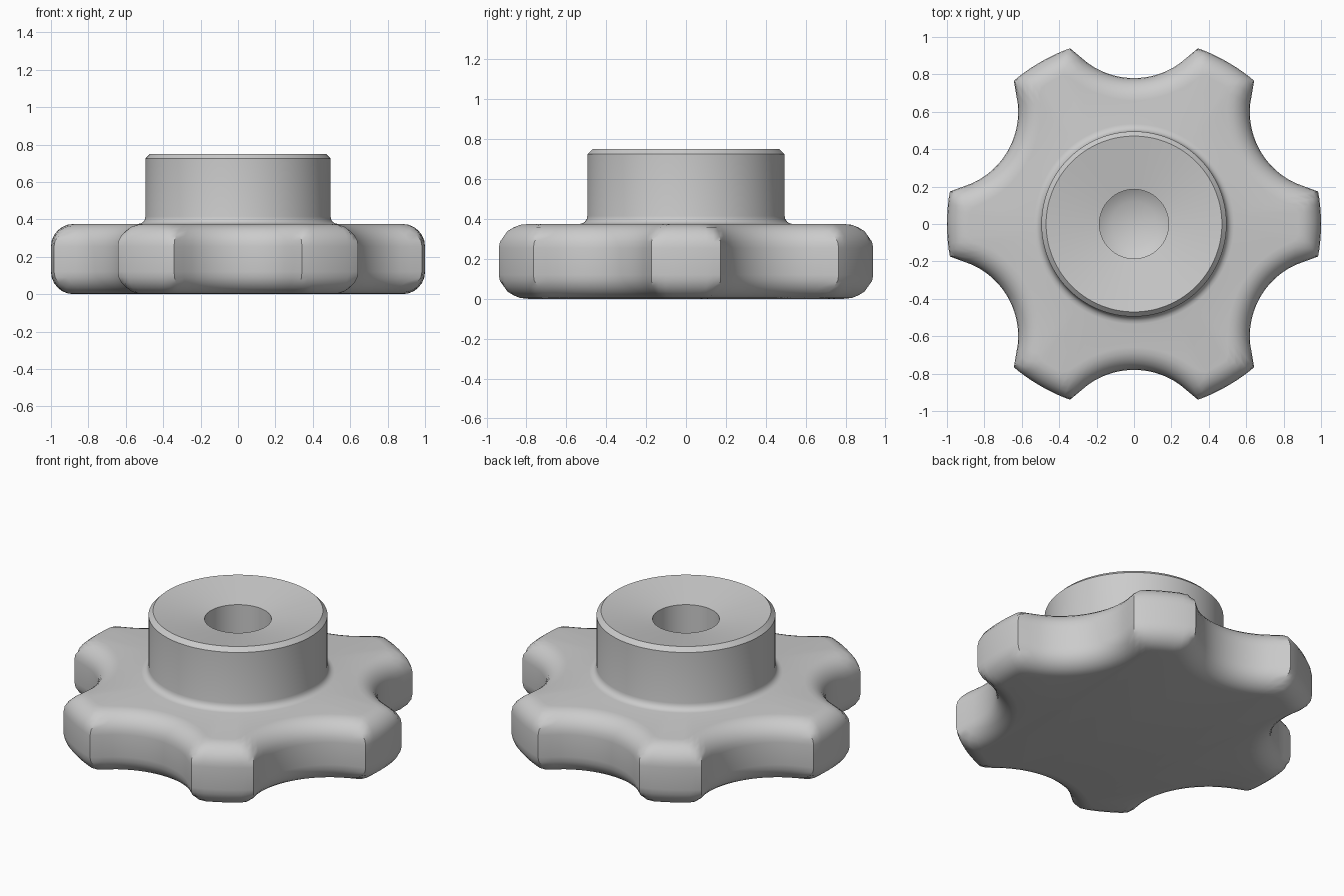
import bpy, bmesh, math

if "Cube" in bpy.data.objects:
    bpy.data.objects.remove(bpy.data.objects["Cube"])

N = 180              # points around each ring
C, R = 1.2, 0.42     # finger scallop centre distance and radius


def lobe_radius(a, inset):
    """Six-lobed outline in polar form, offset inwards by inset."""
    step = math.pi / 3
    phi = (a % step) - step / 2          # angle from the scallop axis
    rim, rad = 1 - inset, R + inset
    disc = rad * rad - (C * math.sin(phi)) ** 2
    cut = C * math.cos(phi) - math.sqrt(disc) if disc > 0 else C
    k = 0.05                             # soft corner between rim and scallop
    h = max(k - abs(rim - cut), 0) / k
    return min(rim, cut) - h * h * k / 4


bm = bmesh.new()
rings = []


def ring(radius, z):
    vs = []
    for i in range(N):
        a = 2 * math.pi * i / N
        r = radius(a) if callable(radius) else radius
        vs.append(bm.verts.new((r * math.cos(a), r * math.sin(a), z)))
    rings.append(vs)


# Lobed grip with rounded bottom and top edges
H, F = 0.375, 0.12
arc = [math.pi / 2 * i / 6 for i in range(7)]
edge = [(F - F * math.sin(t), F - F * math.cos(t)) for t in arc]
edge += [(d, H - z) for d, z in reversed(edge)]
for d, z in edge:
    ring(lambda a, d=d: lobe_radius(a, d), z)

# Hub: base fillet, wall, chamfer, shallow dish and blind hole
G = 0.04
for i in range(5):
    t = math.pi / 2 * i / 4
    ring(0.495 + G - G * math.sin(t), H + G - G * math.cos(t))
for r, z in [(0.495, 0.725), (0.47, 0.75), (0.185, 0.70), (0.185, 0.40), (0.12, 0.36)]:
    ring(r, z)

for lo, hi in zip(rings, rings[1:]):
    for i in range(N):
        j = (i + 1) % N
        bm.faces.new((lo[i], lo[j], hi[j], hi[i]))
bm.faces.new(rings[0][::-1])
bm.faces.new(rings[-1])
bmesh.ops.recalc_face_normals(bm, faces=bm.faces)

mesh = bpy.data.meshes.new("lobed_knob")
bm.to_mesh(mesh)
bm.free()
knob = bpy.data.objects.new("lobed_knob", mesh)
bpy.context.collection.objects.link(knob)
bpy.context.view_layer.objects.active = knob
knob.select_set(True)
bpy.ops.object.shade_smooth_by_angle(angle=math.radians(35))
